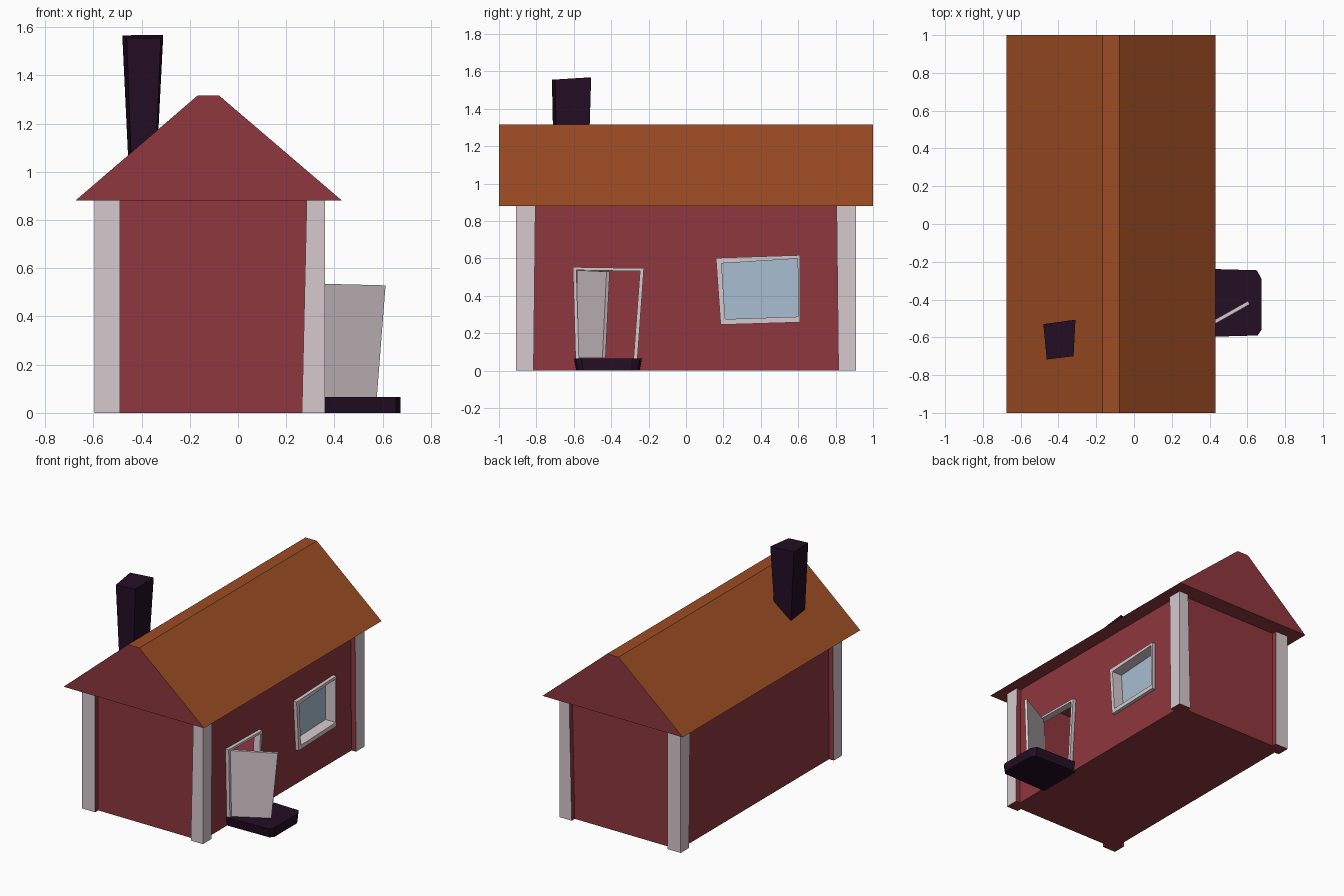
import bpy, bmesh
from mathutils import Vector

if "Cube" in bpy.data.objects:
    bpy.data.objects.remove(bpy.data.objects["Cube"])


def srgb(r, g, b):
    return [((c / 255 + 0.055) / 1.055) ** 2.4 if c > 10 else c / 3294 for c in (r, g, b)] + [1.0]


def material(name, rgb):
    m = bpy.data.materials.new(name)
    m.diffuse_color = srgb(*rgb)
    m.use_nodes = True
    m.node_tree.nodes["Principled BSDF"].inputs["Base Color"].default_value = m.diffuse_color
    return m


RED = material("barn red", (142, 55, 62))
WHITE = material("off white", (214, 202, 207))
ORANGE = material("roof orange", (156, 76, 36))
DARK = material("dark plum", (35, 14, 36))
GLASS = material("pale blue glass", (168, 190, 210))


def build(name, faces, mats, rule=None, recalc=True):
    """Mesh object from polygons; rule(normal, centre) picks the material index."""
    bm = bmesh.new()
    for f in faces:
        bm.faces.new([bm.verts.new(p) for p in f])
    bmesh.ops.remove_doubles(bm, verts=bm.verts, dist=1e-5)
    if recalc:
        bmesh.ops.recalc_face_normals(bm, faces=bm.faces)
    bm.normal_update()
    if rule:
        for f in bm.faces:
            f.material_index = rule(f.normal, f.calc_center_median())
    me = bpy.data.meshes.new(name)
    bm.to_mesh(me)
    bm.free()
    for m in mats:
        me.materials.append(m)
    ob = bpy.data.objects.new(name, me)
    bpy.context.collection.objects.link(ob)
    return ob


def sides(a, b, closed=True):
    n = len(a)
    return [(a[i], a[(i + 1) % n], b[(i + 1) % n], b[i]) for i in range(n if closed else n - 1)]


def loft(name, a, b, mats, rule=None):
    """Solid between two matching outlines."""
    return build(name, sides(a, b) + [a[::-1], b], mats, rule)


def frame(name, outer, inner, x0, x1, closed):
    """Picture-frame ring in the y-z plane, from x0 to x1."""
    o0, o1 = [(x0, *p) for p in outer], [(x1, *p) for p in outer]
    i0, i1 = [(x0, *p) for p in inner], [(x1, *p) for p in inner]
    faces = []
    for a, b in ((o0, o1), (o1, i1), (i1, i0), (i0, o0)):
        faces += sides(a, b, closed)
    if not closed:
        faces += [(o0[k], o1[k], i1[k], i0[k]) for k in (0, -1)]
    return build(name, faces, [WHITE])


# Openings, as (y, z) outlines
door_out = [(-0.59, 0.03), (-0.605, 0.553), (-0.225, 0.547), (-0.262, 0.03)]
door_in = [(-0.572, 0.03), (-0.586, 0.537), (-0.246, 0.531), (-0.283, 0.03)]
win_out = [(0.185, 0.245), (0.61, 0.258), (0.61, 0.617), (0.16, 0.602)]
win_in = [(0.21, 0.275), (0.60, 0.288), (0.597, 0.598), (0.19, 0.573)]

# Thin walls and floor, with a door notch and a window hole on the right side
L, R, Y, H = -0.558, 0.325, 0.875, 0.88
walls = [
    [(L, -Y, 0), (R, -Y, 0), (R, -Y, H), (L, -Y, H)],
    [(R, Y, 0), (L, Y, 0), (L, Y, H), (R, Y, H)],
    [(L, Y, 0), (L, -Y, 0), (L, -Y, H), (L, Y, H)],
    [(L, -Y, 0), (L, Y, 0), (R, Y, 0), (R, -Y, 0)],
]
notch = [(-0.58, 0), (-0.595, 0.545), (-0.235, 0.539), (-0.272, 0)]
walls.append([(R, *p) for p in [(-Y, 0)] + notch + [(0, 0), (0, H), (-Y, H)]])
rect = [(R, *p) for p in [(0, 0), (Y, 0), (Y, H), (0, H)]]
hole = [(R, (a[0] + b[0]) / 2, (a[1] + b[1]) / 2) for a, b in zip(win_out, win_in)]
walls += sides(rect, hole)
build("house_walls", walls, [RED], recalc=False)

# Corner posts: white outside faces, red returns
for xo, xb, xt, sx in ((0.36, 0.265, 0.285, "right"), (-0.595, -0.49, -0.49, "left")):
    for s, sy in ((-1, "front"), (1, "back")):
        def ring(xi, yi, z):
            return [(xo, s * 0.91, z), (xi, s * 0.91, z), (xi, s * yi, z), (xo, s * yi, z)]
        out = 1 if xo > 0 else -1
        loft(f"{sy}_{sx}_post", ring(xb, 0.815, 0), ring(xt, 0.805, H), [WHITE, RED],
             lambda n, c: 0 if n.x * out > 0.7 or n.y * s > 0.7 else 1)

# Roof: orange slopes and ridge, red gables and underside
prof = [(-0.675, 0.88), (0.432, 0.88), (-0.078, 1.316), (-0.168, 1.316)]
loft("roof", [(x, -1, z) for x, z in prof], [(x, 1, z) for x, z in prof], [ORANGE, RED],
     lambda n, c: 0 if n.z > 0.3 else 1)

# Chimney, flaring upward
loft("chimney",
     [(-0.452, -0.53, 0.98), (-0.34, -0.525, 0.98), (-0.345, -0.69, 0.98), (-0.44, -0.705, 0.98)],
     [(-0.48, -0.53, 1.566), (-0.31, -0.507, 1.568), (-0.32, -0.70, 1.556), (-0.462, -0.717, 1.555)],
     [DARK])

# Window frame with a recessed pane
frame("window_frame", win_out, win_in, 0.265, 0.35, True)
build("window_pane", [[(0.27, *p) for p in win_in]], [GLASS], recalc=False)

# Door frame and the door standing open
frame("door_frame", door_out, door_in, 0.30, 0.35, False)
t = Vector((0.009, -0.017, 0))
door = [Vector(p) for p in ((0.325, -0.565, 0.066), (0.567, -0.43, 0.066),
                            (0.603, -0.408, 0.529), (0.325, -0.565, 0.536))]
loft("door", door, [p + t for p in door], [WHITE])

# Doorstep with clipped outer corners
step = [(0.30, -0.60), (0.655, -0.59), (0.675, -0.56), (0.675, -0.29), (0.65, -0.245), (0.30, -0.235)]
loft("doorstep",
     [(x, -0.42 + (y + 0.42) * 0.93, 0) for x, y in step],
     [(x, y, 0.065) for x, y in step], [DARK])
